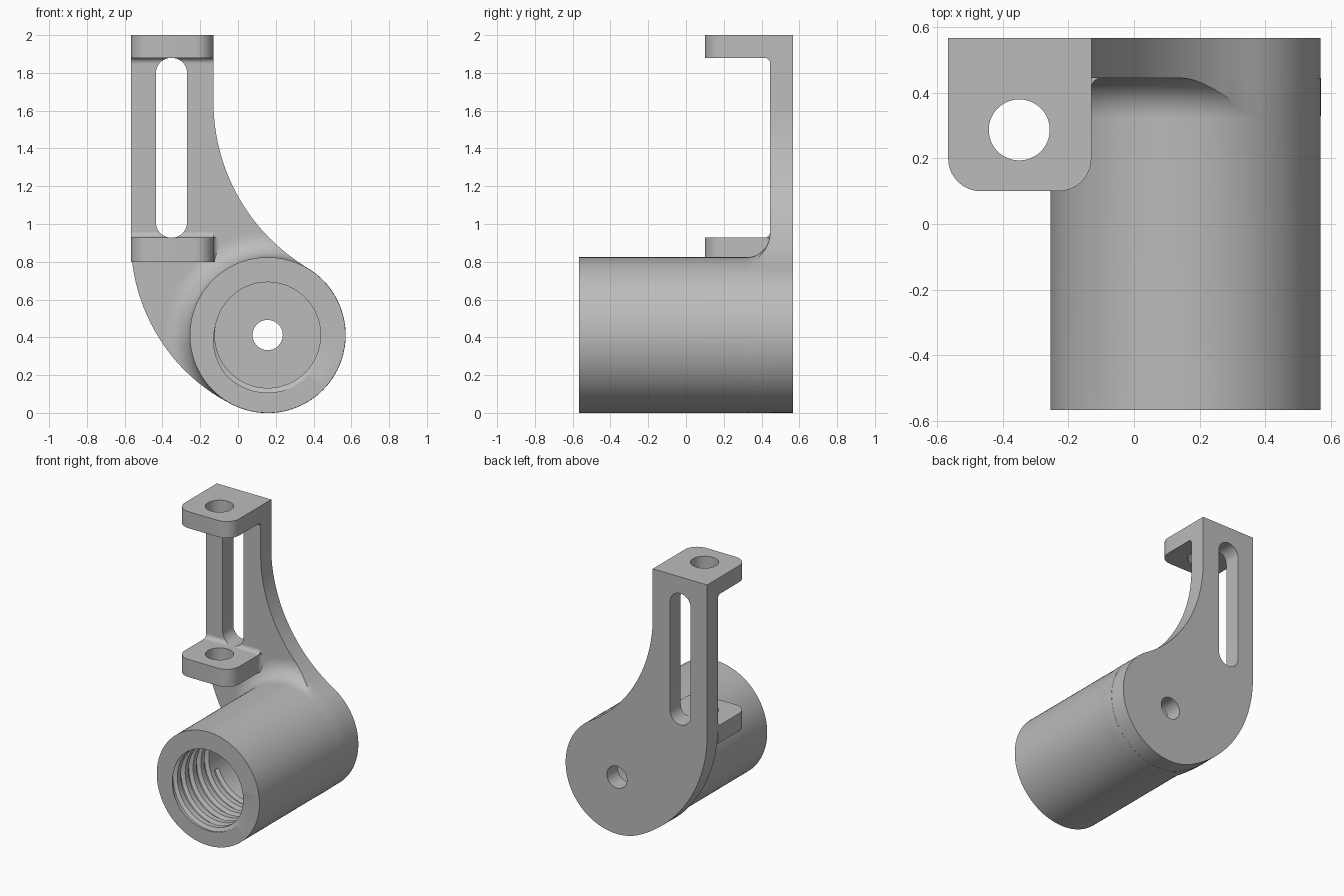
import bpy, bmesh, math
from math import pi, cos, sin, atan2, sqrt

if "Cube" in bpy.data.objects:
    bpy.data.objects.remove(bpy.data.objects["Cube"])

grey = bpy.data.materials.new("plain grey")
grey.diffuse_color = (0.5, 0.5, 0.5, 1)
grey.use_nodes = True
grey.node_tree.nodes["Principled BSDF"].inputs["Base Color"].default_value = grey.diffuse_color

CX, CZ, R = 0.157, 0.412, 0.412       # barrel axis and radius
LEFT, RIGHT, BACK, FRONT = -0.567, -0.13, 0.567, -0.567
PLATE_Y = 0.445                       # front face of the plate


def make(name, bm):
    bmesh.ops.recalc_face_normals(bm, faces=bm.faces[:])
    me = bpy.data.meshes.new(name)
    bm.to_mesh(me)
    bm.free()
    me.materials.append(grey)
    ob = bpy.data.objects.new(name, me)
    bpy.context.collection.objects.link(ob)
    return ob


def loft(name, rings, closed=False):
    """Skin equal rings of points, capped at the ends unless closed."""
    bm = bmesh.new()
    vs = [[bm.verts.new(p) for p in ring] for ring in rings]
    n = len(rings[0])
    pairs = list(zip(vs, vs[1:])) + ([(vs[-1], vs[0])] if closed else [])
    for a, b in pairs:
        for i in range(n):
            j = (i + 1) % n
            bm.faces.new((a[i], a[j], b[j], b[i]))
    if not closed:
        bm.faces.new(vs[0])
        bm.faces.new(vs[-1])
    return make(name, bm)


def prism(name, pts, axis, lo, hi):
    """Extrude a flat outline along x, y or z."""
    put = {"x": lambda u, v, w: (w, u, v),
           "y": lambda u, v, w: (u, w, v),
           "z": lambda u, v, w: (u, v, w)}[axis]
    return loft(name, [[put(u, v, w) for u, v in pts] for w in (lo, hi)])


def arc(cx, cy, r, a0, a1, n):
    return [(cx + r * cos(a0 + (a1 - a0) * i / n),
             cy + r * sin(a0 + (a1 - a0) * i / n)) for i in range(n + 1)]


def circle(cx, cy, r, n=64):
    return arc(cx, cy, r, 0, 2 * pi, n)[:-1]


def boolean(ob, tool, op="DIFFERENCE", keep=False):
    mod = ob.modifiers.new("bool", "BOOLEAN")
    mod.operation, mod.solver, mod.object = op, "EXACT", tool
    bpy.context.view_layer.objects.active = ob
    bpy.ops.object.modifier_apply(modifier=mod.name)
    if not keep:
        bpy.data.objects.remove(tool)


def outline(r):
    """Plate silhouette: straight arm sweeping tangentially into the barrel circle."""
    r1, r2 = 0.97, 1.03
    x1, x2 = LEFT + r1, RIGHT + r2
    z1 = CZ + sqrt((r1 - r) ** 2 - (x1 - CX) ** 2)
    z2 = CZ + sqrt((r2 + r) ** 2 - (x2 - CX) ** 2)
    a1 = atan2(CZ - z1, CX - x1) + 2 * pi
    a2 = atan2(z2 - CZ, x2 - CX)
    return ([(RIGHT, 2), (LEFT, 2)]
            + arc(x1, z1, r1, pi, a1, 24)
            + arc(CX, CZ, r, a1, a2 + 2 * pi, 64)[1:]
            + arc(x2, z2, r2, a2 + pi, pi, 24)[1:])


# Slot shape shared by the plate and the small fillets
def slot():
    pts = arc(-0.352, 1.797, 0.083, 0, pi, 20) + arc(-0.352, 1.01, 0.083, pi, 2 * pi, 20)
    return prism("slot_cutter", pts, "y", 0.3, 0.7)


# Back plate with slot and small centre hole
plate = prism("back_plate", outline(R), "y", PLATE_Y, BACK)
boolean(plate, slot())
boolean(plate, prism("hole_cutter", circle(CX, CZ, 0.08), "y", 0.3, 0.7))

# Barrel: revolved tube flaring into the plate, trimmed to the plate silhouette
F, N = 0.125, 96
profile = ([(0.28, FRONT), (R, FRONT)]
           + arc(R + F, PLATE_Y - F, F, pi, pi / 2, 12)
           + [(0.28, PLATE_Y)])
barrel = loft("barrel", [[(CX + r * cos(t), y, CZ + r * sin(t)) for r, y in profile]
                         for t in [2 * pi * i / N for i in range(N)]], closed=True)
boolean(barrel, prism("trim", outline(R + 0.001), "y", -0.8, 0.8), "INTERSECT")

# Internal thread: helical groove near the mouth of the bore
PITCH = 0.09
rings = []
for i in range(6 * 48 + 1):
    y = -0.64 + PITCH * i / 48
    t = 1.5 * pi - 2 * pi * (y - FRONT) / PITCH
    rings.append([(CX + r * cos(t), y + d, CZ + r * sin(t))
                  for r, d in ((0.26, -0.036), (0.305, -0.012), (0.305, 0.012), (0.26, 0.036))])
boolean(barrel, loft("thread_cutter", rings))

# Two drilled tabs with rounded front corners
C = 0.1
tab_pts = ([(RIGHT, PLATE_Y), (LEFT, PLATE_Y)]
           + arc(LEFT + C, 0.1 + C, C, pi, 1.5 * pi, 10)
           + arc(RIGHT - C, 0.1 + C, C, 1.5 * pi, 2 * pi, 10))
for name, lo, hi, edge, s in (("upper_tab", 1.88, 2.0, 1.88, -1), ("lower_tab", 0.8, 0.928, 0.928, 1)):
    tab = prism(name, tab_pts, "z", lo, hi)
    boolean(tab, prism("hole_cutter", circle(-0.35, 0.287, 0.093), "z", 0.5, 2.5))
    # Small fillet where the tab meets the plate
    f = 0.03
    pts = [(PLATE_Y, edge)] + [(PLATE_Y - f + f * cos(a), edge + s * (f - f * sin(a)))
                               for a in [pi / 2 * i / 6 for i in range(7)]]
    boolean(prism(name + "_fillet", pts, "x", LEFT, RIGHT), slot())

# Fillet on the inner side of the lower tab
f = 0.03
pts = [(RIGHT, PLATE_Y)] + arc(RIGHT + f, PLATE_Y - f, f, pi, pi / 2, 6)
prism("lower_tab_side_fillet", pts, "z", 0.8, 0.928)

# Smooth curved walls, keep edges sharp
bpy.ops.object.select_all(action="SELECT")
bpy.context.view_layer.objects.active = plate
bpy.ops.object.shade_smooth_by_angle(angle=math.radians(30))
